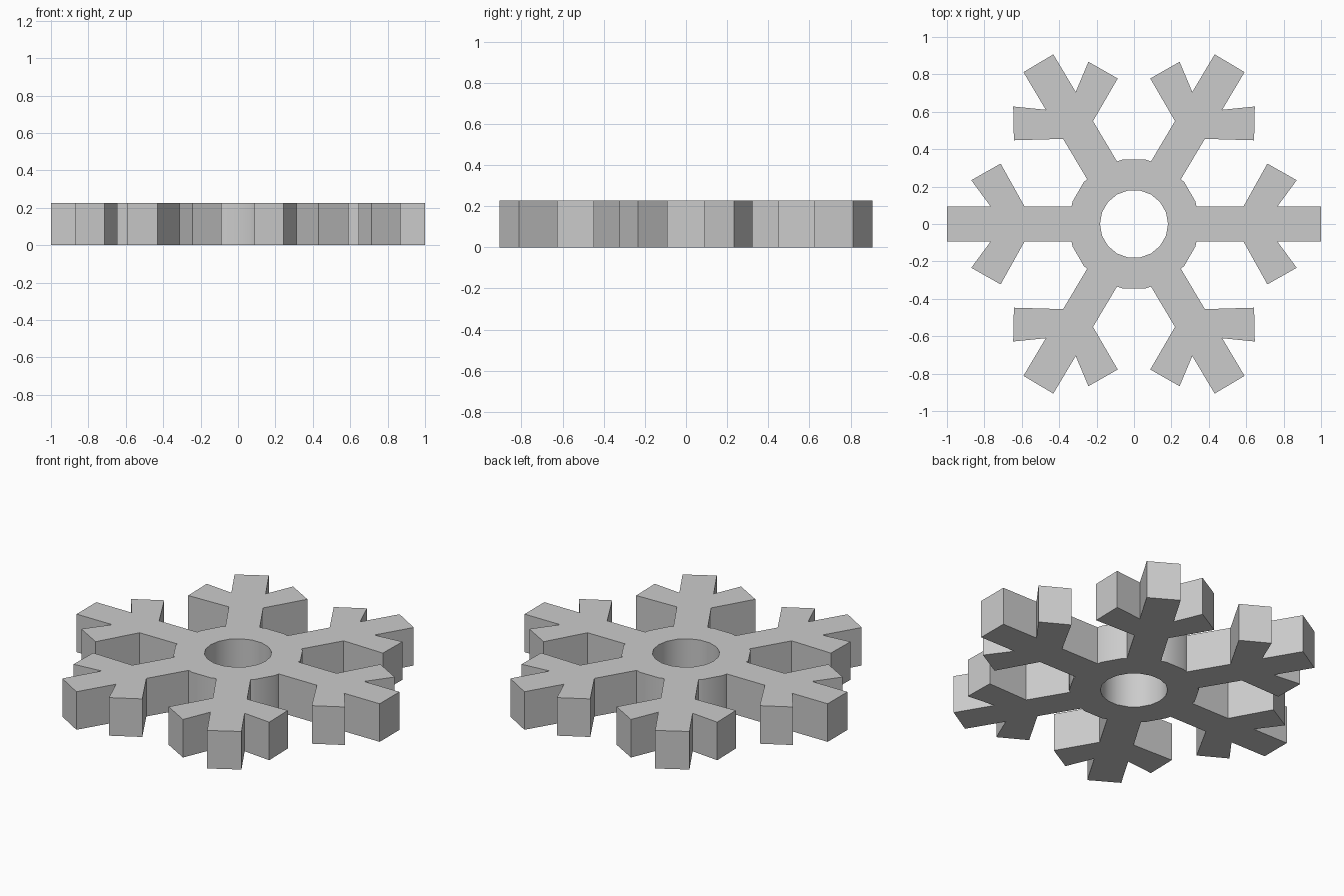
import bpy, bmesh
from math import radians, cos, sin

if "Cube" in bpy.data.objects:
    bpy.data.objects.remove(bpy.data.objects["Cube"])

HEIGHT = 0.227
HUB_R, HOLE_R, SIDES = 0.35, 0.182, 18

# Upper half of one arm lying along +x; mirrored for the lower half
half = [(1.0, 0.093), (0.766, 0.093), (0.87, 0.234),
        (0.713, 0.323), (0.585, 0.093), (0.334, 0.093)]
arm = [(x, -y) for x, y in reversed(half)] + half


def rotated(points, deg):
    c, s = cos(radians(deg)), sin(radians(deg))
    return [(x * c - y * s, x * s + y * c) for x, y in points]


# Outer outline: each arm followed by the two hub corners before the next arm
outline = []
for i, angle in enumerate((0, 59.25, 120.75, 180, 239.25, 300.75)):
    outline += rotated(arm, angle)
    for step in (20, 40):
        outline += rotated([(HUB_R, 0)], i * 60 + step)

# Round hole in the hub
hole = [p for k in range(SIDES) for p in rotated([(HOLE_R, 0)], k * 360 / SIDES)]

# Extruded flat shape
curve = bpy.data.curves.new("snowflake_profile", 'CURVE')
curve.dimensions = '2D'
curve.fill_mode = 'BOTH'
curve.extrude = HEIGHT / 2
for pts in (outline, hole):
    spline = curve.splines.new('POLY')
    spline.points.add(len(pts) - 1)
    for p, (x, y) in zip(spline.points, pts):
        p.co = (x, y, HEIGHT / 2, 1)
    spline.use_cyclic_u = True
snowflake = bpy.data.objects.new("snowflake", curve)
snowflake.location.z = HEIGHT / 2
bpy.context.collection.objects.link(snowflake)
bpy.context.view_layer.objects.active = snowflake
snowflake.select_set(True)
bpy.ops.object.convert(target='MESH')
snowflake = bpy.context.object

# Weld caps to walls, seat on the ground, smooth the round walls
bm = bmesh.new()
bm.from_mesh(snowflake.data)
bmesh.ops.remove_doubles(bm, verts=bm.verts, dist=0.0005)
bmesh.ops.recalc_face_normals(bm, faces=bm.faces)
low = min(v.co.z for v in bm.verts)
bmesh.ops.translate(bm, verts=bm.verts, vec=(0, 0, -low))
bm.to_mesh(snowflake.data)
bm.free()
snowflake.location.z = 0
bpy.ops.object.shade_smooth_by_angle(angle=radians(30))
